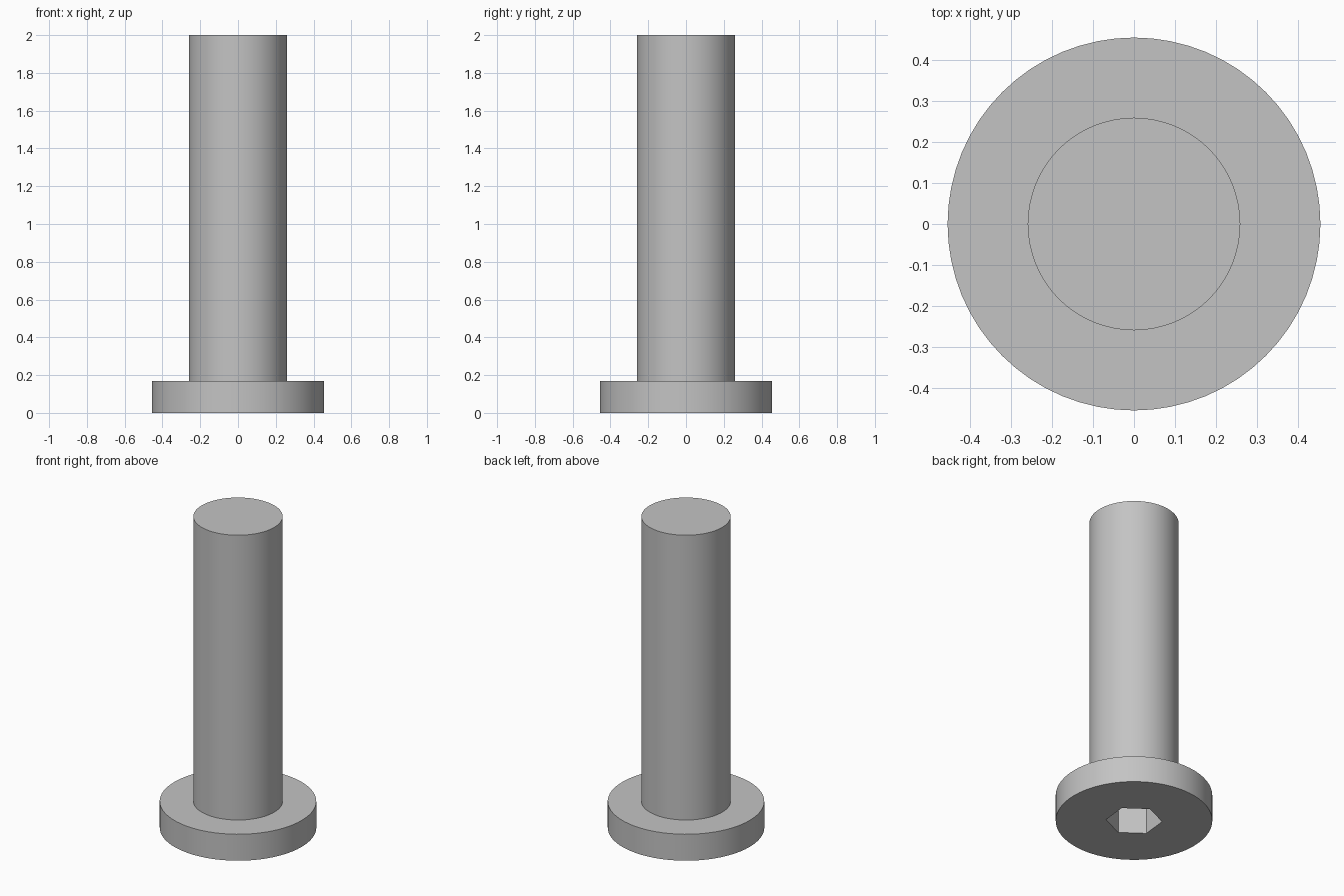
import bpy
import bmesh
from math import cos, sin, pi, radians

cube = bpy.data.objects.get("Cube")
if cube:
    bpy.data.objects.remove(cube, do_unlink=True)

HEAD_RADIUS, HEAD_HEIGHT = 0.456, 0.17
SHAFT_RADIUS, TOTAL_HEIGHT = 0.26, 2.0
SOCKET_RADIUS, SOCKET_DEPTH, SOCKET_TURN = 0.164, 0.2, radians(24)
SIDES = 64

steel = bpy.data.materials.new("grey steel")
steel.use_nodes = True
grey = (0.55, 0.55, 0.55, 1)
steel.diffuse_color = grey
steel.node_tree.nodes["Principled BSDF"].inputs["Base Color"].default_value = grey


def turned_solid(name, profile, sides, turn=0.0):
    """Closed solid of revolution from (radius, height) pairs, bottom to top."""
    bm = bmesh.new()
    rings = [[bm.verts.new((r * cos(turn + 2 * pi * i / sides),
                            r * sin(turn + 2 * pi * i / sides), z))
              for i in range(sides)] for r, z in profile]
    for low, high in zip(rings, rings[1:]):
        for i in range(sides):
            j = (i + 1) % sides
            bm.faces.new((low[i], low[j], high[j], high[i]))
    bm.faces.new(rings[0][::-1])
    bm.faces.new(rings[-1])
    mesh = bpy.data.meshes.new(name)
    bm.to_mesh(mesh)
    bm.free()
    mesh.materials.append(steel)
    obj = bpy.data.objects.new(name, mesh)
    bpy.context.collection.objects.link(obj)
    return obj


# Flat round head and plain shaft, turned as one body
bolt = turned_solid("bolt_head_and_shaft", [
    (HEAD_RADIUS, 0), (HEAD_RADIUS, HEAD_HEIGHT),
    (SHAFT_RADIUS, HEAD_HEIGHT), (SHAFT_RADIUS, TOTAL_HEIGHT)], SIDES)

# Hexagonal key socket cut into the underside of the head
cutter = turned_solid("socket_cutter", [
    (SOCKET_RADIUS, -0.1), (SOCKET_RADIUS, SOCKET_DEPTH)], 6, SOCKET_TURN)
cutter.hide_render = True
cut = bolt.modifiers.new("hex socket", 'BOOLEAN')
cut.operation = 'DIFFERENCE'
cut.solver = 'EXACT'
cut.object = cutter

bpy.ops.object.select_all(action='DESELECT')
bolt.select_set(True)
bpy.context.view_layer.objects.active = bolt
bpy.ops.object.modifier_apply(modifier=cut.name)
bpy.data.objects.remove(cutter, do_unlink=True)

# Smooth round walls, crisp rims and socket edges
bpy.ops.object.shade_smooth_by_angle(angle=radians(30))
